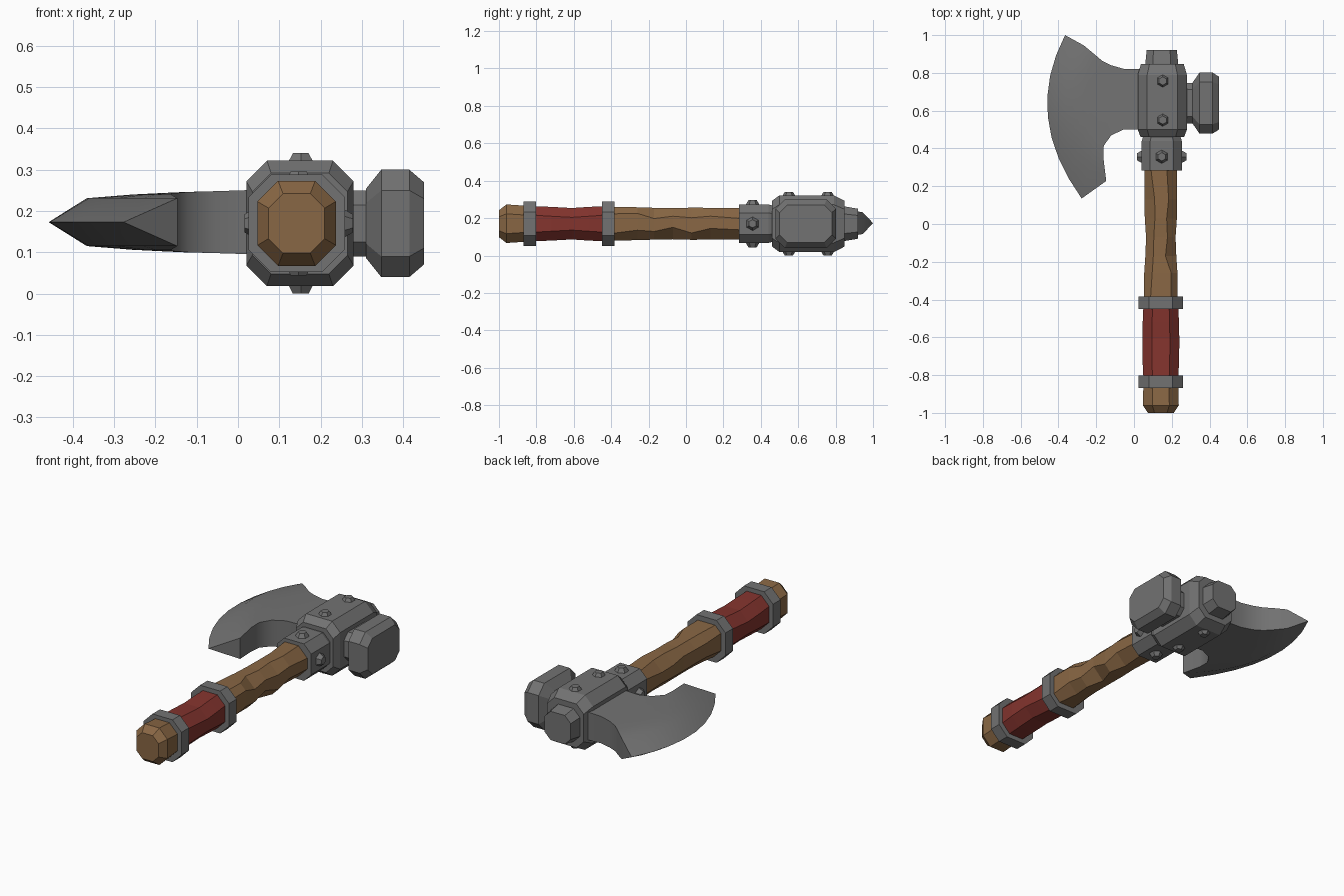
import bpy, bmesh, random
from mathutils import Vector, Matrix

random.seed(4)
old = bpy.data.objects.get("Cube")
if old:
    bpy.data.objects.remove(old, do_unlink=True)


def material(name, colour):
    m = bpy.data.materials.new(name)
    m.use_nodes = True
    m.diffuse_color = (*colour, 1)
    m.node_tree.nodes["Principled BSDF"].inputs["Base Color"].default_value = (*colour, 1)
    return m


STEEL = material("grey steel", (0.17, 0.17, 0.17))
WOOD = material("brown wood", (0.25, 0.135, 0.058))
LEATHER = material("red leather", (0.23, 0.034, 0.027))
CX, CZ, HEAD_Y = 0.147, 0.17, 0.64


def finish(name, bm, mat):
    bmesh.ops.recalc_face_normals(bm, faces=bm.faces)
    mesh = bpy.data.meshes.new(name)
    bm.to_mesh(mesh)
    bm.free()
    mesh.materials.append(mat)
    obj = bpy.data.objects.new(name, mesh)
    bpy.context.collection.objects.link(obj)
    return obj


def loft(name, mat, axis, stations, centre, wobble=0.0):
    """Chamfered rectangles (position, half width, half height, chamfer) joined along x or y."""
    bm = bmesh.new()
    rings = []
    for pos, w, h, chamfer in stations:
        ring = []
        for su, sv in ((1, 1), (-1, 1), (-1, -1), (1, -1)):
            c = chamfer + random.uniform(-wobble, wobble)
            pair = [(su * w, sv * (h - c)), (su * (w - c), sv * h)]
            ring += pair if su == sv else pair[::-1]
        place = (lambda u, v: (centre + u, pos, CZ + v)) if axis == "y" else \
                (lambda u, v: (pos, centre + u, CZ + v))
        rings.append([bm.verts.new(place(u, v)) for u, v in ring])
    for a, b in zip(rings, rings[1:]):
        for i in range(8):
            j = (i + 1) % 8
            bm.faces.new((a[i], a[j], b[j], b[i]))
    bm.faces.new(rings[0])
    bm.faces.new(rings[-1])
    return finish(name, bm, mat)


# Wooden shaft with a carved middle, and its pommel end
loft("handle", WOOD, "y", [
    (-0.42, 0.09, 0.09, 0.045), (-0.26, 0.088, 0.088, 0.045),
    (-0.17, 0.082, 0.085, 0.05), (-0.07, 0.078, 0.083, 0.052),
    (0.03, 0.085, 0.086, 0.045), (0.13, 0.086, 0.085, 0.05),
    (0.3, 0.087, 0.083, 0.045)], CX - 0.005, wobble=0.014)
loft("pommel", WOOD, "y", [
    (-1, 0.068, 0.072, 0.035), (-0.96, 0.095, 0.103, 0.05),
    (-0.84, 0.092, 0.095, 0.05)], CX - 0.005)

# Leather grip, pinched in the middle
loft("grip", LEATHER, "y", [
    (-0.82, 0.092, 0.094, 0.048), (-0.72, 0.097, 0.09, 0.05),
    (-0.61, 0.098, 0.084, 0.05), (-0.52, 0.096, 0.09, 0.05),
    (-0.43, 0.092, 0.094, 0.048)], CX - 0.005)

# Steel bands around the grip
for name, y in (("end_band", -0.835), ("upper_band", -0.416)):
    loft(name, STEEL, "y", [
        (y - 0.033, 0.117, 0.118, 0.055), (y + 0.033, 0.117, 0.118, 0.055)], CX - 0.005)

# Steel head: collar, main block, end cap
loft("collar", STEEL, "y", [
    (0.283, 0.106, 0.103, 0.045), (0.44, 0.106, 0.103, 0.045),
    (0.49, 0.09, 0.09, 0.04)], CX)
loft("head_block", STEEL, "y", [
    (0.46, 0.115, 0.122, 0.045), (0.5, 0.13, 0.152, 0.05),
    (0.79, 0.13, 0.152, 0.05), (0.848, 0.113, 0.122, 0.045)], CX + 0.003)
loft("end_cap", STEEL, "y", [
    (0.83, 0.09, 0.092, 0.04), (0.85, 0.087, 0.092, 0.04),
    (0.92, 0.08, 0.08, 0.036)], CX)

# Hammer on the blunt side
loft("hammer_neck", STEEL, "x", [
    (0.26, 0.107, 0.08, 0.035), (0.32, 0.107, 0.08, 0.035)], HEAD_Y)
loft("hammer", STEEL, "x", [
    (0.31, 0.108, 0.084, 0.035), (0.347, 0.162, 0.13, 0.05),
    (0.415, 0.162, 0.13, 0.05), (0.45, 0.14, 0.1, 0.04)], HEAD_Y)


# Curved blade: stations from root to cutting edge, each an arc between two outline points
def blade():
    stations = [  # top x, top y, low x, low y, bulge, half thickness
        (0.04, 0.82, 0.04, 0.5, 0, 0.078),
        (-0.05, 0.82, -0.055, 0.5, 0, 0.075),
        (-0.12, 0.84, -0.12, 0.47, -0.01, 0.073),
        (-0.17, 0.865, -0.16, 0.415, -0.03, 0.07),
        (-0.205, 0.895, -0.162, 0.35, -0.07, 0.067),
        (-0.265, 0.945, -0.147, 0.228, -0.155, 0.058),
        (-0.365, 1.0, -0.277, 0.135, -0.135, 0)]
    rows = 9
    bm = bmesh.new()
    sides = []
    for sign in (1, -1):
        grid = []
        for tx, ty, lx, ly, bulge, half in stations:
            column = []
            for r in range(rows):
                t = r / (rows - 1)
                x = tx + (lx - tx) * t + 4 * bulge * t * (1 - t)
                column.append(bm.verts.new((x, ty + (ly - ty) * t, CZ + 0.003 + sign * half)))
            grid.append(column)
        for a, b in zip(grid, grid[1:]):
            for r in range(rows - 1):
                bm.faces.new((a[r], a[r + 1], b[r + 1], b[r]))
        sides.append(grid)
    upper, lower = sides
    for r in (0, rows - 1):
        for i in range(len(stations) - 1):
            bm.faces.new((upper[i][r], upper[i + 1][r], lower[i + 1][r], lower[i][r]))
    for r in range(rows - 1):
        bm.faces.new((upper[0][r], upper[0][r + 1], lower[0][r + 1], lower[0][r]))
    bmesh.ops.remove_doubles(bm, verts=bm.verts, dist=0.0001)
    obj = finish("blade", bm, STEEL)
    bpy.ops.object.select_all(action="DESELECT")
    obj.select_set(True)
    bpy.context.view_layer.objects.active = obj
    bpy.ops.object.shade_smooth_by_angle(angle=0.6)


blade()


# Six-sided rivets on the head and collar
def rivet(name, base, direction):
    bm = bmesh.new()
    way = Vector(direction)
    turn = way.to_track_quat("Z", "Y").to_matrix().to_4x4()
    place = Matrix.Translation(Vector(base) + way * 0.005) @ turn
    bmesh.ops.create_cone(bm, cap_ends=True, segments=6, radius1=0.04, radius2=0.022,
                          depth=0.03, matrix=place)
    finish(name, bm, STEEL)


for side, label in ((1, "top"), (-1, "bottom")):
    up = (0, 0, side)
    for n, y in enumerate((0.55, 0.757)):
        rivet(f"head_rivet_{label}_{n + 1}", (CX + 0.005, y, CZ + side * 0.15), up)
    rivet(f"collar_rivet_{label}", (CX, 0.356, CZ + side * 0.106), up)
    rivet("collar_rivet_" + ("left" if side > 0 else "right"),
          (CX + side * 0.111, 0.356, CZ), (side, 0, 0))
